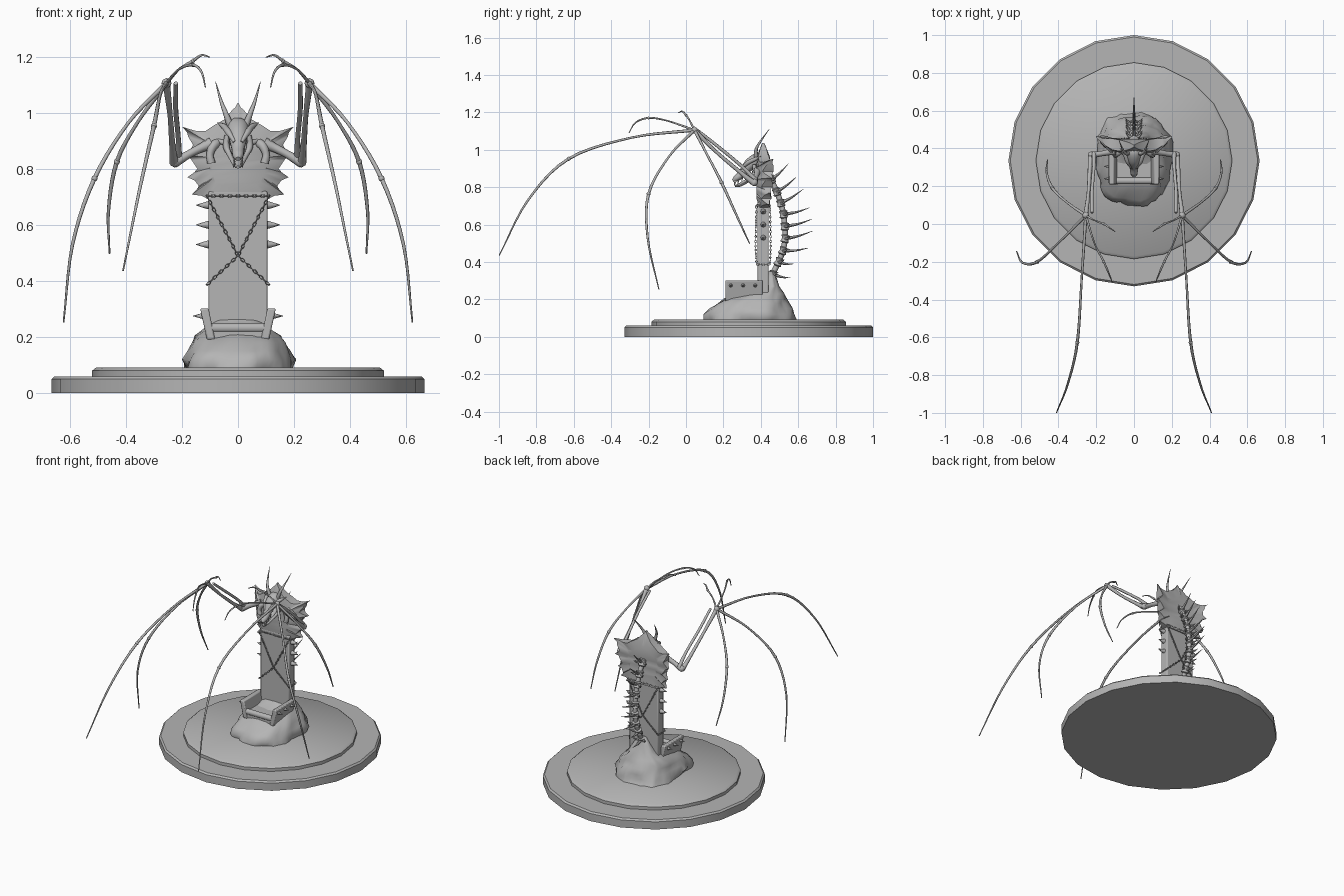
import bpy, bmesh, math
from mathutils import Vector, noise

if "Cube" in bpy.data.objects:
    bpy.data.objects.remove(bpy.data.objects["Cube"])

stone = bpy.data.materials.new("dark_grey")
stone.diffuse_color = (.46, .46, .46, 1)
stone.use_nodes = True
stone.node_tree.nodes["Principled BSDF"].inputs["Base Color"].default_value = stone.diffuse_color

def make(name, verts, faces, angle=40):
    me = bpy.data.meshes.new(name)
    me.from_pydata([tuple(v) for v in verts], [], faces)
    me.materials.append(stone)
    bm = bmesh.new()
    bm.from_mesh(me)
    bmesh.ops.recalc_face_normals(bm, faces=bm.faces)
    bm.to_mesh(me)
    bm.free()
    ob = bpy.data.objects.new(name, me)
    bpy.context.collection.objects.link(ob)
    bpy.ops.object.select_all(action='DESELECT')
    ob.select_set(True)
    bpy.context.view_layer.objects.active = ob
    bpy.ops.object.shade_smooth_by_angle(angle=math.radians(angle))
    return ob

def skin(rings):
    n = len(rings[0])
    verts = [v for r in rings for v in r]
    faces = [(k*n+i, k*n+(i+1) % n, (k+1)*n+(i+1) % n, (k+1)*n+i)
             for k in range(len(rings)-1) for i in range(n)]
    faces += [tuple(range(n)), tuple(range(len(verts)-n, len(verts)))]
    return verts, faces

def tube(name, pts, radii, sides=8, steps=5, wide=1.0):
    """Tapered tube through a smooth curve."""
    P = [Vector(p) for p in pts]
    P = [2*P[0]-P[1]] + P + [2*P[-1]-P[-2]]
    path, rad = [], []
    for k in range(1, len(P)-2):
        a, b, c, d = P[k-1:k+3]
        last = k == len(P)-3
        for s in range(steps + last):
            t = s/steps
            path.append(0.5*(2*b + (c-a)*t + (2*a-5*b+4*c-d)*t*t + (3*b-a-3*c+d)*t**3))
            rad.append(radii[k-1]*(1-t) + radii[min(k, len(radii)-1)]*t)
    u, rings, old = None, [], None
    for i, p in enumerate(path):
        tan = (path[min(i+1, len(path)-1)] - path[max(i-1, 0)]).normalized()
        if u is None:
            u = tan.orthogonal().normalized()
        else:
            u = old.rotation_difference(tan) @ u
        old, w = tan, tan.cross(u)
        ring = []
        for j in range(sides):
            q = 2*math.pi*j/sides
            o = (u*math.cos(q) + w*math.sin(q))*rad[i]
            ring.append(p + Vector((o.x*wide, o.y, o.z)))
        rings.append(ring)
    return make(name, *skin(rings), angle=50)

def pair(name, pts, radii, **kw):
    for s, side in ((-1, "left"), (1, "right")):
        tube(f"{name}_{side}", [(s*x, y, z) for x, y, z in pts], radii, **kw)

def knob(name, c, r):
    x, y, z = c
    pair(name, [(x, y, z-r), (x, y, z-.6*r), (x, y, z), (x, y, z+.6*r), (x, y, z+r)],
         [.1*r, .8*r, r, .8*r, .1*r], steps=2)

def box(name, x0, x1, y0, y1, z0, z1, bevel=.006):
    v = [(x, y, z) for z in (z0, z1) for x, y in ((x0, y0), (x1, y0), (x1, y1), (x0, y1))]
    ob = make(name, *skin([v[:4], v[4:]]))
    m = ob.modifiers.new("bevel", 'BEVEL')
    m.width, m.segments = bevel, 2
    return ob

# round two-step plinth
def disc(name, profile, n=20):
    make(name, *skin([[(r*math.cos(2*math.pi*i/n), .335 + r*math.sin(2*math.pi*i/n), z)
                       for i in range(n)] for r, z in profile]))
disc("plinth_lower", [(.665, 0), (.665, .05), (.655, .06)])
disc("plinth_upper", [(.52, .06), (.52, .08), (.505, .092)])

# lumpy rock: z, front y, back y, half width
rings, n = [], 48
for z, y0, y1, hx in [(.088, .10, .59, .195), (.12, .105, .58, .192), (.15, .125, .565, .18),
                      (.18, .17, .55, .17), (.205, .21, .535, .152), (.23, .30, .52, .12),
                      (.27, .40, .50, .08), (.31, .42, .485, .05), (.35, .435, .47, .02)]:
    ring = []
    for i in range(n):
        q = 2*math.pi*i/n
        d = Vector((math.cos(q), math.sin(q), z*9))
        f = 1 + .11*noise.noise(d*2.2) + .07*noise.noise(d*4.5)
        ring.append((hx*f*math.copysign(abs(d.x)**.8, d.x),
                     (y0+y1)/2 + (y1-y0)/2*f*math.copysign(abs(d.y)**.8, d.y), z))
    rings.append(ring)
make("rock", *skin(rings), angle=60)

# throne slab, seat and arms
box("backrest", -.105, .105, .383, .442, .2, .72)
box("seat", -.1, .1, .215, .40, .17, .235)
tube("seat_front_roll", [(-.1, .228, .232), (.1, .228, .232)], [.018, .018], sides=12)
for s in (-1, 1):
    arm = box("arm_panel", s*.108-.015, s*.108+.015, .21, .41, .19, .302)
    for v in arm.data.vertices:
        v.co.x += s*.012*(1 if v.co.z > .25 else -1)
for y in (.24, .305, .37):
    pair("arm_stud", [(.115, y, .275), (.16, y, .275)], [.014, .001], steps=1)
for z in (.53, .6, .67):
    pair("side_spike", [(.1, .413, z), (.115, .413, z), (.15, .413, z)], [.016, .012, .001], steps=1)

# spiked crown plate: x, z, half thickness; edges between points curve inward
half = [(.105, .69, .029), (.165, .708, .005), (.14, .738, .028), (.18, .77, .005),
        (.145, .80, .03), (.165, .83, .02), (.195, .85, .005), (.16, .885, .03),
        (.178, .915, .02), (.2, .95, .004), (.15, .935, .02), (.115, .935, .03),
        (.085, .955, .03), (.05, .975, .025), (.02, 1.01, .016)]
pts = half + [(0, 1.037, .006)] + [(-x, z, t) for x, z, t in reversed(half)]
outline = []
for a, b in zip(pts, pts[1:]):
    outline.append(a)
    if min(a[2], b[2]) < .01:
        x, z, t = [(p+q)/2 for p, q in zip(a, b)]
        outline.append((x*.96, .86+(z-.86)*.97, t*.9))
outline.append(pts[-1])
def crown_ring(scale, side):
    ring = []
    for x, z, t in outline:
        y = .413 + .05*(abs(x)/.2)**3
        h = t if scale == 1 else .037
        if scale < 1:
            x, z, y = x*scale, .83+(z-.83)*scale, .413
        ring.append((x, y + side*h, z))
    return ring
make("crown", *skin([crown_ring(.62, -1), crown_ring(1, -1), crown_ring(1, 1), crown_ring(.62, 1)]),
     angle=50)

# chains of alternating links
def chain(name, a, b, pitch=.0145):
    a, b = Vector(a), Vector(b)
    d = (b-a).normalized()
    u = d.cross(Vector((0, 1, 0)))
    u = u.normalized() if u.length > .1 else Vector((1, 0, 0))
    w = d.cross(u)
    cnt = max(2, round((b-a).length/pitch))
    verts, faces, N, M = [], [], 10, 5
    for k in range(cnt):
        c = a.lerp(b, (k+.5)/cnt)
        e, g = (u, w) if k % 2 else (w, u)
        o = len(verts)
        for i in range(N):
            q = 2*math.pi*i/N
            for j in range(M):
                p = 2*math.pi*j/M
                r = .0018*math.cos(p)
                verts.append(c + d*math.cos(q)*(.0085+r) + e*math.sin(q)*(.0042+r)
                             + g*.0018*math.sin(p))
                faces.append((o+i*M+j, o+(i+1) % N*M+j, o+(i+1) % N*M+(j+1) % M, o+i*M+(j+1) % M))
    make(name, verts, faces, angle=80)
for y, side in ((.376, "front"), (.449, "back")):
    chain(f"chain_top_{side}", (-.11, y, .703), (.11, y, .703))
    for s in (-1, 1):
        mid = (0, y + (-.004 if y < .4 else .004), .49)
        chain(f"chain_cross_{side}", (s*.11, y, .70), mid)
        chain(f"chain_cross_{side}", mid, (s*.11, y, .387))
for s in (-1, 1):
    for z in (.703, .387):
        chain("chain_side", (s*.11, .376, z), (s*.11, .449, z))

# spine: base y, z and spike tip y, z
spine = [(.455, .84, .547, .925), (.485, .775, .59, .855), (.507, .715, .627, .79),
         (.521, .655, .66, .69), (.528, .59, .676, .63), (.53, .525, .675, .565),
         (.518, .46, .655, .475), (.495, .40, .575, .39), (.465, .335, .56, .315)]
tube("spine_core", [(0, y, z) for y, z, _, _ in spine] + [(0, .45, .27)], [.015]*10)
for i, (y, z, ty, tz) in enumerate(spine):
    y2, z2 = spine[i+1][:2] if i < 8 else (.45, .28)
    a, b = Vector((0, y, z)), Vector((0, y2, z2))
    tube("vertebra", [a.lerp(b, t) for t in (-.33, -.25, 0, .25, .33)],
         [.014, .023, .017, .023, .014], steps=2, wide=1.15)
    tube("spine_spike", [(0, y, z), (0, y*.5+ty*.5, z*.5+tz*.5-.006), (0, ty, tz)],
         [.011, .006, .001], sides=6, steps=3)
    pair("spine_process", [(.01, y, z), (.03, y+.012, z), (.045, y+.03, z+.012)],
         [.01, .007, .001], sides=6, steps=3)

# horned skull
tube("skull", [(0, .43, .93), (0, .385, .945), (0, .34, .92), (0, .30, .872), (0, .27, .848),
               (0, .25, .835)], [.02, .038, .033, .021, .018, .008], sides=12, wide=1.1)
tube("lower_jaw", [(0, .385, .875), (0, .34, .842), (0, .29, .813), (0, .262, .806)],
     [.018, .012, .01, .005], wide=1.5)
pair("jaw_hinge", [(.038, .365, .92), (.042, .365, .88), (.03, .345, .85), (.012, .28, .812)],
     [.01, .012, .009, .006])
pair("horn", [(.026, .375, .95), (.045, .375, 1.0), (.06, .395, 1.04), (.08, .445, 1.11)],
     [.013, .009, .006, .001])
pair("brow", [(.012, .295, .895), (.034, .33, .93), (.05, .37, .95), (.075, .40, .965)],
     [.006, .012, .011, .001])
pair("cheek_horn", [(.03, .37, .9), (.058, .375, .895), (.085, .395, .92)], [.014, .009, .001])
for y, z in ((.262, .828), (.28, .838), (.3, .85), (.32, .866)):
    pair("fang", [(.014, y, z), (.016, y-.003, z-.024)], [.005, .001], sides=5, steps=1)

# shoulders and wing arms
pair("collar_bone", [(.05, .41, .90), (.085, .375, .885), (.10, .365, .85), (.095, .365, .82)],
     [.014, .017, .013, .015])
pair("upper_arm", [(.095, .385, .89), (.13, .38, .875), (.175, .372, .852), (.228, .365, .82)],
     [.022, .016, .014, .018])
pair("forearm_outer", [(.228, .365, .82), (.234, .29, .88), (.242, .16, .99), (.255, .05, 1.10)],
     [.016, .011, .009, .013])
pair("forearm_inner", [(.212, .375, .835), (.213, .30, .91), (.222, .18, 1.01), (.222, .06, 1.105)],
     [.013, .009, .009, .008])
knob("elbow", (.225, .365, .825), .02)
W = (.255, .045, 1.105)
knob("wrist", W, .018)

# wing fingers, with a knuckle at the middle point
fingers = {
    "forward": [W, (.277, -.29, 1.065), (.30, -.627, .952), (.35, -.845, .73), (.41, -.998, .436)],
    "outer": [W, (.39, -.09, .965), (.512, -.2, .765), (.59, -.205, .53), (.622, -.145, .253)],
    "rear": [W, (.355, .115, .97), (.432, .19, .825), (.462, .27, .65), (.458, .34, .498)],
    "inner": [W, (.21, -.1, 1.155), (.16, -.2, 1.17), (.13, -.27, 1.145), (.116, -.305, 1.09)],
    "thumb": [W, (.21, .02, 1.155), (.16, .0, 1.185), (.13, -.02, 1.205), (.1, -.04, 1.198)]}
for name, pts in fingers.items():
    k = 1 if name in ("forward", "outer", "rear") else .7
    pair(f"finger_{name}", pts, [.009*k, .006*k, .008*k, .006*k, .003*k])
    knob(f"knuckle_{name}", pts[2], .011*k)
